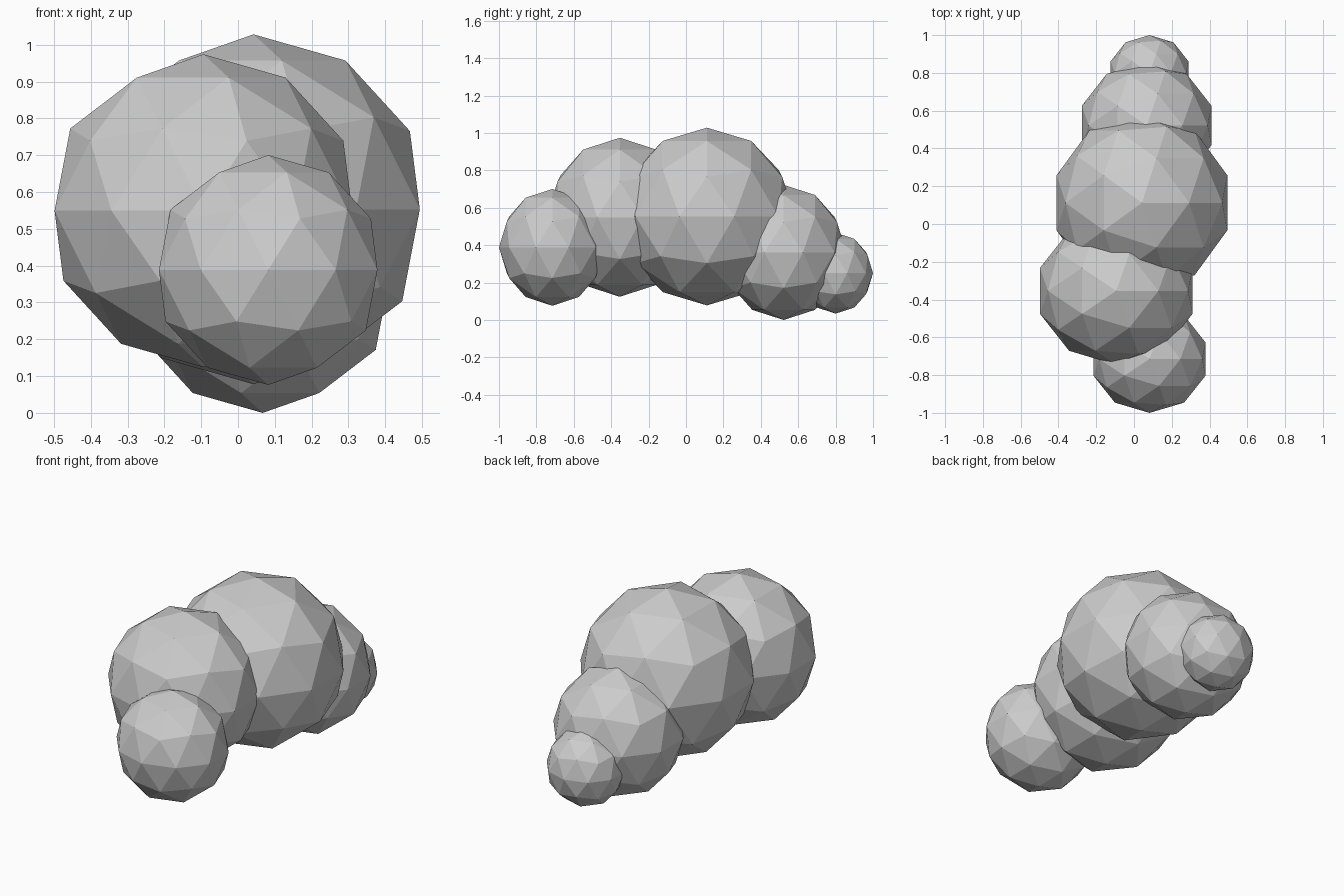
import bpy

if "Cube" in bpy.data.objects:
    bpy.data.objects.remove(bpy.data.objects["Cube"])

# Low-poly cloud: overlapping, slightly squashed puffs (centre, radii)
PUFFS = {
    "main_puff": ((0.042, 0.112, 0.553), (0.475, 0.473, 0.475)),
    "front_left_puff": ((-0.094, -0.354, 0.549), (0.425, 0.392, 0.425)),
    "front_puff": ((0.082, -0.715, 0.388), (0.312, 0.285, 0.312)),
    "rear_puff": ((0.067, 0.522, 0.361), (0.361, 0.336, 0.361)),
    "tail_puff": ((0.082, 0.80, 0.25), (0.216, 0.20, 0.216)),
}


def add_puff(name, centre, radii):
    bpy.ops.mesh.primitive_ico_sphere_add(subdivisions=2, radius=1, location=centre)
    puff = bpy.context.object
    puff.name = name
    puff.scale = radii
    bpy.ops.object.transform_apply(location=False, rotation=False, scale=True)


for name, (centre, radii) in PUFFS.items():
    add_puff(name, centre, radii)
